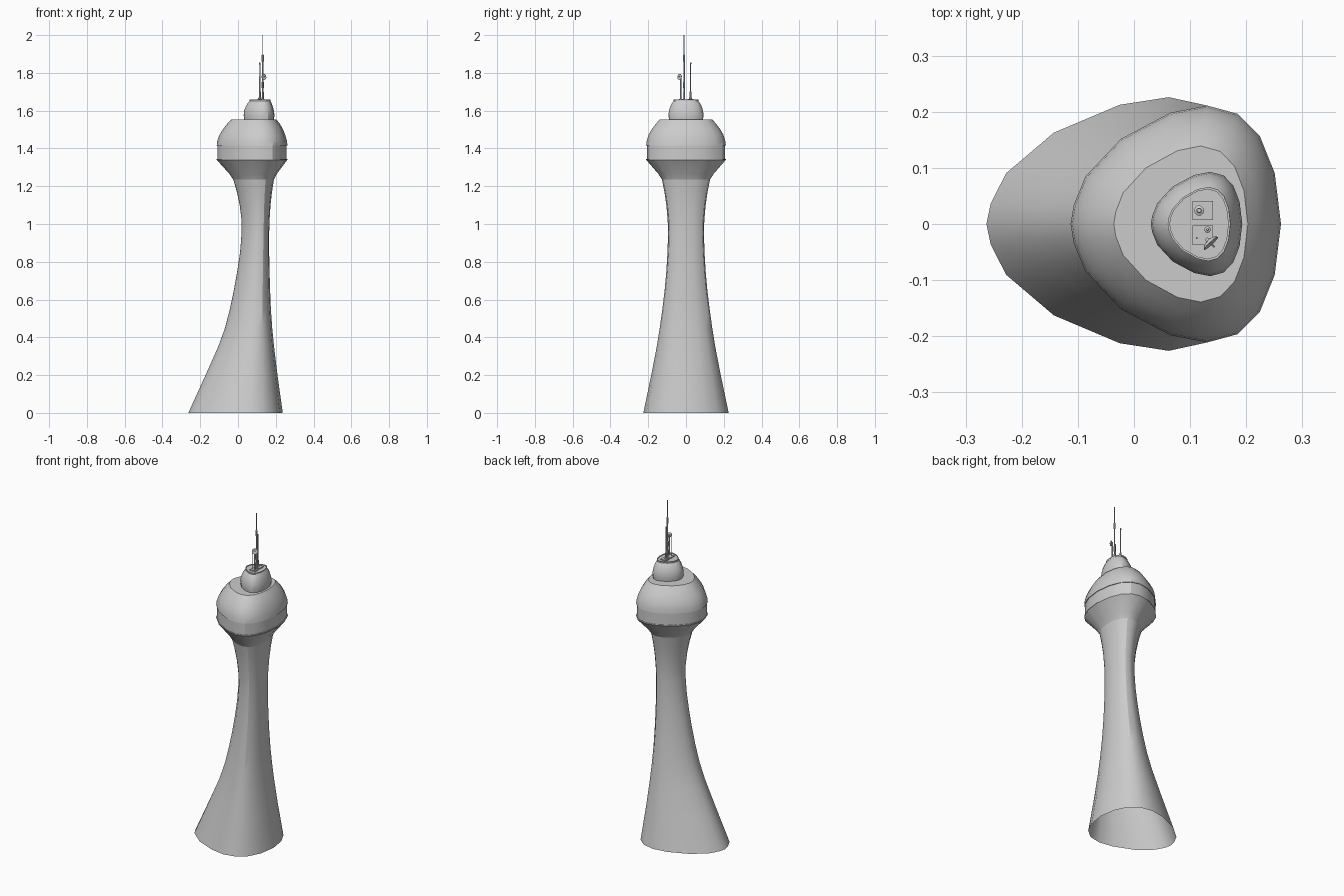
import bpy, bmesh, math
from mathutils import Vector

# Egg-shaped plan (half outline, pointed towards -x), mirrored across y
HALF = [(-1, 0), (-.97, .16), (-.86, .40), (-.52, .72), (-.05, .94), (.30, 1),
        (.59, .93), (.80, .74), (.94, .43), (1, 0)]
PLAN = HALF + [(u, -v) for u, v in HALF[-2:0:-1]]


def finish(bm, name, angle=30):
    bmesh.ops.recalc_face_normals(bm, faces=bm.faces)
    me = bpy.data.meshes.new(name)
    bm.to_mesh(me)
    bm.free()
    ob = bpy.data.objects.new(name, me)
    bpy.context.collection.objects.link(ob)
    bpy.ops.object.select_all(action='DESELECT')
    ob.select_set(True)
    bpy.context.view_layer.objects.active = ob
    bpy.ops.object.shade_smooth_by_angle(angle=math.radians(angle))
    return ob


def loft(name, rings, cap_top=False):
    """Skin egg rings given as (z, x_left, x_right, half_depth)."""
    bm = bmesh.new()
    loops = []
    for z, a, b, h in rings:
        c, r = (a + b) / 2, (b - a) / 2
        loops.append([bm.verts.new((c + r * u, -h * v, z)) for u, v in PLAN])
    n = len(PLAN)
    for lo, hi in zip(loops, loops[1:]):
        for i in range(n):
            j = (i + 1) % n
            bm.faces.new((lo[i], lo[j], hi[j], hi[i]))
    if cap_top:
        bm.faces.new(loops[-1])
    return finish(bm, name)


def lathe(name, origin, profile, axis=(0, 0, 1), n=12):
    """Turn (radius, height) profile around an axis through origin."""
    bm = bmesh.new()
    rot = Vector((0, 0, 1)).rotation_difference(Vector(axis))
    loops = []
    for r, z in profile:
        loops.append([bm.verts.new(Vector(origin) + rot @ Vector(
            (r * math.cos(k * math.tau / n), r * math.sin(k * math.tau / n), z)))
            for k in range(n)])
    for lo, hi in zip(loops, loops[1:]):
        for i in range(n):
            j = (i + 1) % n
            bm.faces.new((lo[i], lo[j], hi[j], hi[i]))
    bm.faces.new(loops[0])
    bm.faces.new(loops[-1])
    return finish(bm, name)


def box(name, center, size):
    bm = bmesh.new()
    bmesh.ops.create_cube(bm, size=1)
    for v in bm.verts:
        v.co = Vector(center) + Vector([a * b for a, b in zip(v.co, size)])
    return finish(bm, name)


# Flared, leaning shaft, open underneath
loft("tower_shaft", [
    (0, -.263, .237, .226), (.2, -.172, .209, .184), (.35, -.105, .191, .155),
    (.45, -.069, .181, .139), (.55, -.043, .174, .125), (.65, -.022, .170, .113),
    (.75, -.004, .167, .104), (.85, .011, .165, .098), (.95, .019, .165, .095),
    (1.02, .019, .167, .097), (1.1, .009, .172, .104), (1.17, -.006, .180, .114),
    (1.235, -.025, .190, .127)])

# Observation pod: underside and upright window band
loft("pod_base", [
    (1.235, -.025, .190, .127), (1.265, -.045, .205, .146),
    (1.34, -.113, .262, .211), (1.345, -.113, .262, .211), (1.345, -.109, .258, .207)])
loft("pod_window_band", [
    (1.345, -.109, .258, .207), (1.415, -.109, .258, .207), (1.415, -.113, .262, .211)])
# Rounded pod roof
loft("pod_roof", [
    (1.415, -.113, .262, .211), (1.44, -.110, .259, .208), (1.47, -.099, .251, .199),
    (1.50, -.081, .239, .182), (1.53, -.058, .222, .160), (1.553, -.036, .203, .139)],
    True)

# Upper bulb with rimmed flat top
loft("upper_bulb", [
    (1.553, .033, .190, .090), (1.575, .030, .193, .093), (1.60, .033, .190, .090),
    (1.62, .040, .185, .084), (1.64, .052, .178, .074), (1.652, .063, .171, .064)], True)
loft("bulb_rim", [
    (1.652, .060, .172, .066), (1.660, .060, .172, .066), (1.660, .064, .168, .062),
    (1.656, .064, .168, .062)], True)

# Antenna mounting plates
for side, y in (("back", .024), ("front", -.020)):
    box(side + "_antenna_plate", (.1225, y, 1.659), (.036, .034, .006))

# Main mast with thicker collars and tripod feet
mx, my = .131, -.010
lathe("main_mast", (mx, my, 1.66), [
    (.004, 0), (.004, .06), (.006, .062), (.006, .09), (.004, .092), (.004, .20),
    (.006, .202), (.006, .235), (.0025, .237), (.002, .34)], n=8)
for k in range(3):
    a = k * math.tau / 3
    box("mast_foot", (mx + .004 * math.cos(a), my + .004 * math.sin(a), 1.68),
        (.003, .003, .04))

# Second antenna on a wider drum, with a small tip
lathe("second_antenna", (.116, .024, 1.66), [
    (.009, 0), (.009, .008), (.005, .010), (.005, .04), (.0025, .042),
    (.0025, .185), (.004, .186), (.004, .195)], n=10)

# Short whip antenna
lathe("whip_antenna", (.112, -.025, 1.66), [(.002, 0), (.002, .12)], n=6)

# Dish on its post
lathe("dish_post", (.131, -.028, 1.66), [(.004, 0), (.004, .125)], n=8)
lathe("dish", (.134, -.031, 1.778), [
    (.004, -.003), (.013, 0), (.017, .005), (.016, .005), (.009, .002), (.002, .001)],
    axis=(.65, -.7, .15), n=14)
lathe("dish_feed", (.134, -.031, 1.778), [(.0015, 0), (.0015, .014)],
      axis=(.65, -.7, .15), n=6)
